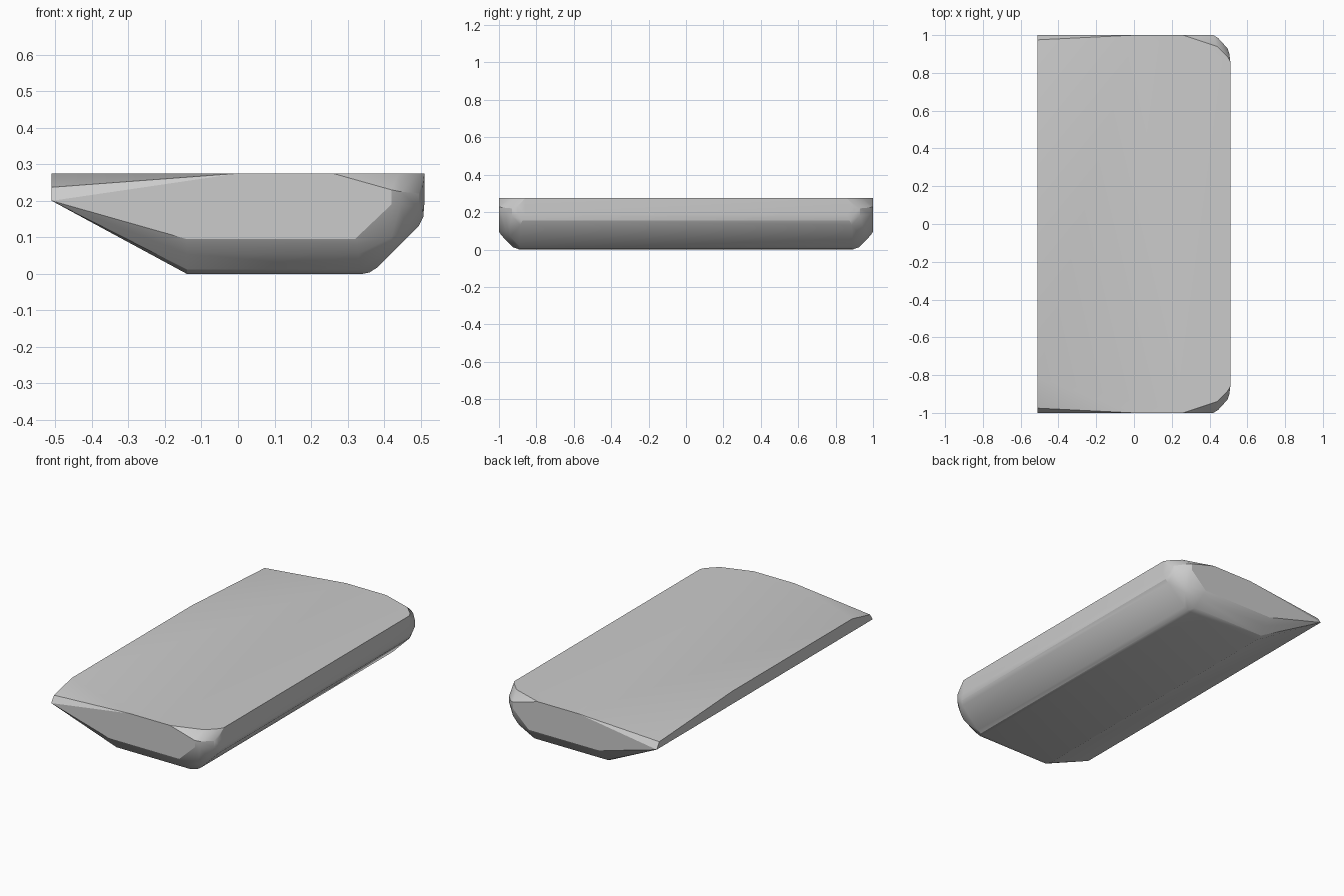
import bpy, bmesh

if "Cube" in bpy.data.objects:
    bpy.data.objects.remove(bpy.data.objects["Cube"])

bm = bmesh.new()


def pair(x, y, z):
    """Add a point on both ends of the slab."""
    for s in (-1, 1):
        bm.verts.new((x, s * y, z))


# rounded lower edges of the two ends: (end of run x, y, z)
for x, y, z in [(0.32, 1, 0.095), (0.325, 0.99, 0.08), (0.33, 0.968, 0.055),
                (0.335, 0.925, 0.012), (0.34, 0.89, 0)]:
    pair(-0.14, y, z)
    pair(x, y, z)

# rounded, chamfered long edge on the right
for x, y, z in [(0.36, 0.89, 0.004), (0.382, 0.89, 0.018), (0.495, 0.885, 0.131),
                (0.507, 0.875, 0.155), (0.51, 0.86, 0.19), (0.51, 0.86, 0.275)]:
    pair(x, y, z)

# rounded vertical corners on the right
for x, y, z in [(0.42, 1, 0.19), (0.42, 1, 0.23), (0.445, 0.985, 0.19),
                (0.445, 0.985, 0.225), (0.495, 0.93, 0.18), (0.495, 0.93, 0.22),
                (0.505, 0.90, 0.19), (0.505, 0.90, 0.23), (0.42, 0.94, 0.07),
                (0.46, 0.945, 0.12), (0.42, 0.965, 0.10),
                (0.44, 0.94, 0.275), (0.495, 0.885, 0.275)]:
    pair(x, y, z)

# top rim and the thin wedge on the left
for x, y, z in [(0.26, 1, 0.275), (0, 1, 0.275), (-0.51, 0.975, 0.237), (-0.51, 1, 0.2)]:
    pair(x, y, z)
bm.verts.new((-0.51, -0.81, 0.275))
bm.verts.new((-0.51, 0.30, 0.275))

# wrap the points in one closed skin
hull = bmesh.ops.convex_hull(bm, input=bm.verts[:])
loose = [v for v in bm.verts if not v.link_faces]
bmesh.ops.delete(bm, geom=loose, context='VERTS')
bmesh.ops.dissolve_limit(bm, angle_limit=0.01, verts=bm.verts[:], edges=bm.edges[:])
bmesh.ops.recalc_face_normals(bm, faces=bm.faces[:])

mesh = bpy.data.meshes.new("wedge_slab")
bm.to_mesh(mesh)
bm.free()
slab = bpy.data.objects.new("wedge_slab", mesh)
bpy.context.collection.objects.link(slab)
bpy.context.view_layer.objects.active = slab
slab.select_set(True)
bpy.ops.object.shade_smooth_by_angle(angle=0.35)
